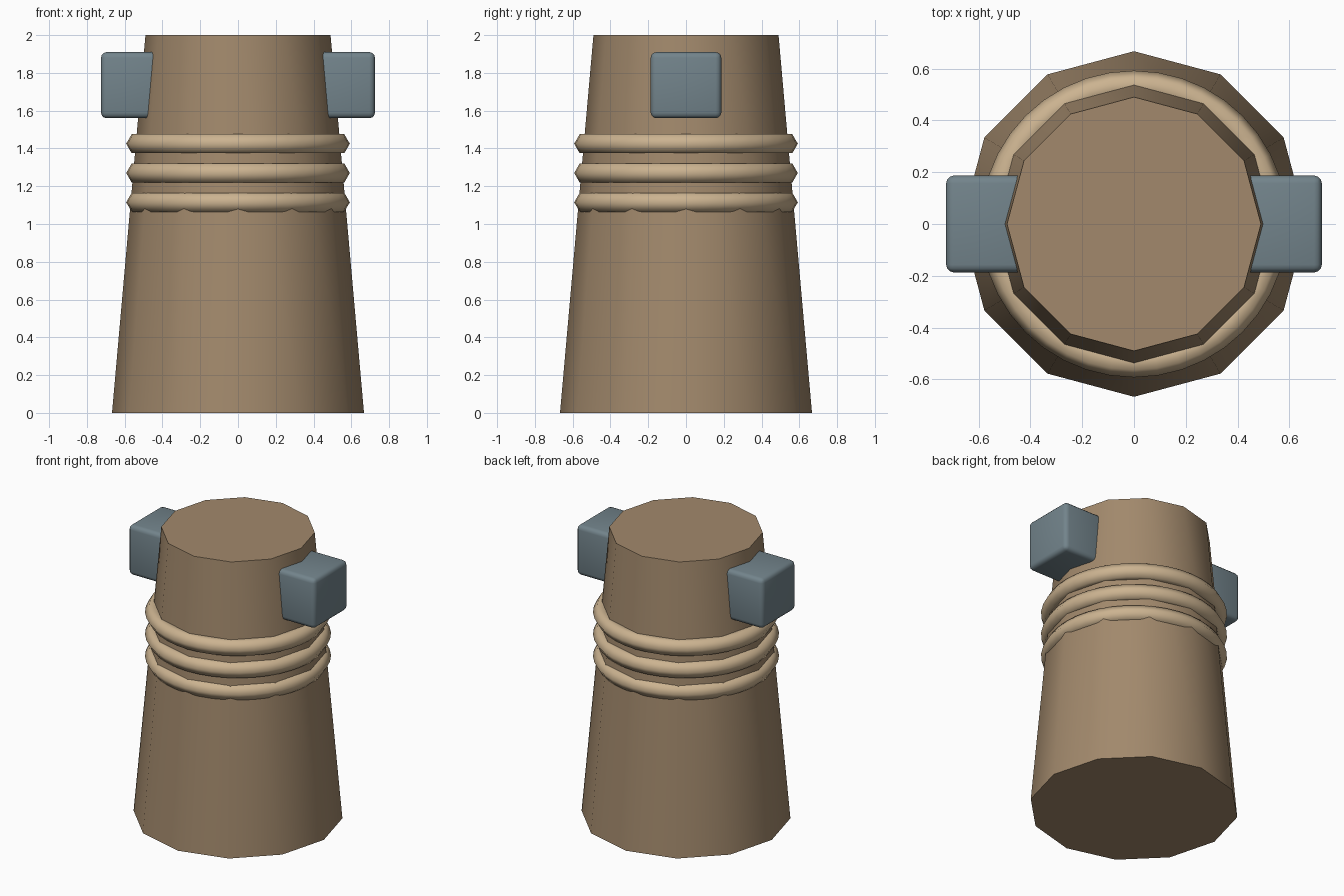
import bpy, math

if "Cube" in bpy.data.objects:
    bpy.data.objects.remove(bpy.data.objects["Cube"])


def material(name, rgb):
    m = bpy.data.materials.new(name)
    m.diffuse_color = (*rgb, 1.0)
    m.use_nodes = True
    m.node_tree.nodes["Principled BSDF"].inputs["Base Color"].default_value = m.diffuse_color
    return m


WOOD = material("brown wood", (0.36, 0.25, 0.15))
ROPE = material("pale rope", (0.60, 0.45, 0.28))
STEEL = material("slate metal", (0.17, 0.23, 0.26))


def finish(name, mat, angle=None):
    ob = bpy.context.object
    ob.name = name
    ob.data.materials.append(mat)
    if angle is None:
        bpy.ops.object.shade_smooth()
    else:
        bpy.ops.object.shade_smooth_by_angle(angle=math.radians(angle))
    return ob


# tapered twelve-sided post, with corners on the x and y axes
bpy.ops.mesh.primitive_cone_add(vertices=12, radius1=0.667, radius2=0.49,
                                depth=2.0, location=(0, 0, 1.0))
finish("post", WOOD, 40)

# three rope turns with a six-sided section
for i, z in enumerate((1.115, 1.27, 1.425)):
    bpy.ops.mesh.primitive_torus_add(major_segments=40, minor_segments=6,
                                     major_radius=0.534, minor_radius=0.058,
                                     location=(0, 0, z))
    finish(f"rope_turn_{i + 1}", ROPE)

# rounded cleat block on each side, sunk into the post
for side, label in ((-1, "left"), (1, "right")):
    bpy.ops.mesh.primitive_cube_add(size=1, location=(side * 0.5425, 0, 1.735))
    ob = bpy.context.object
    ob.scale = (0.365, 0.374, 0.35)
    bpy.ops.object.transform_apply(location=False, rotation=False, scale=True)
    bev = ob.modifiers.new("rounded edges", 'BEVEL')
    bev.width = 0.03
    bev.segments = 3
    bpy.ops.object.modifier_apply(modifier=bev.name)
    finish(f"{label}_cleat", STEEL, 40)
